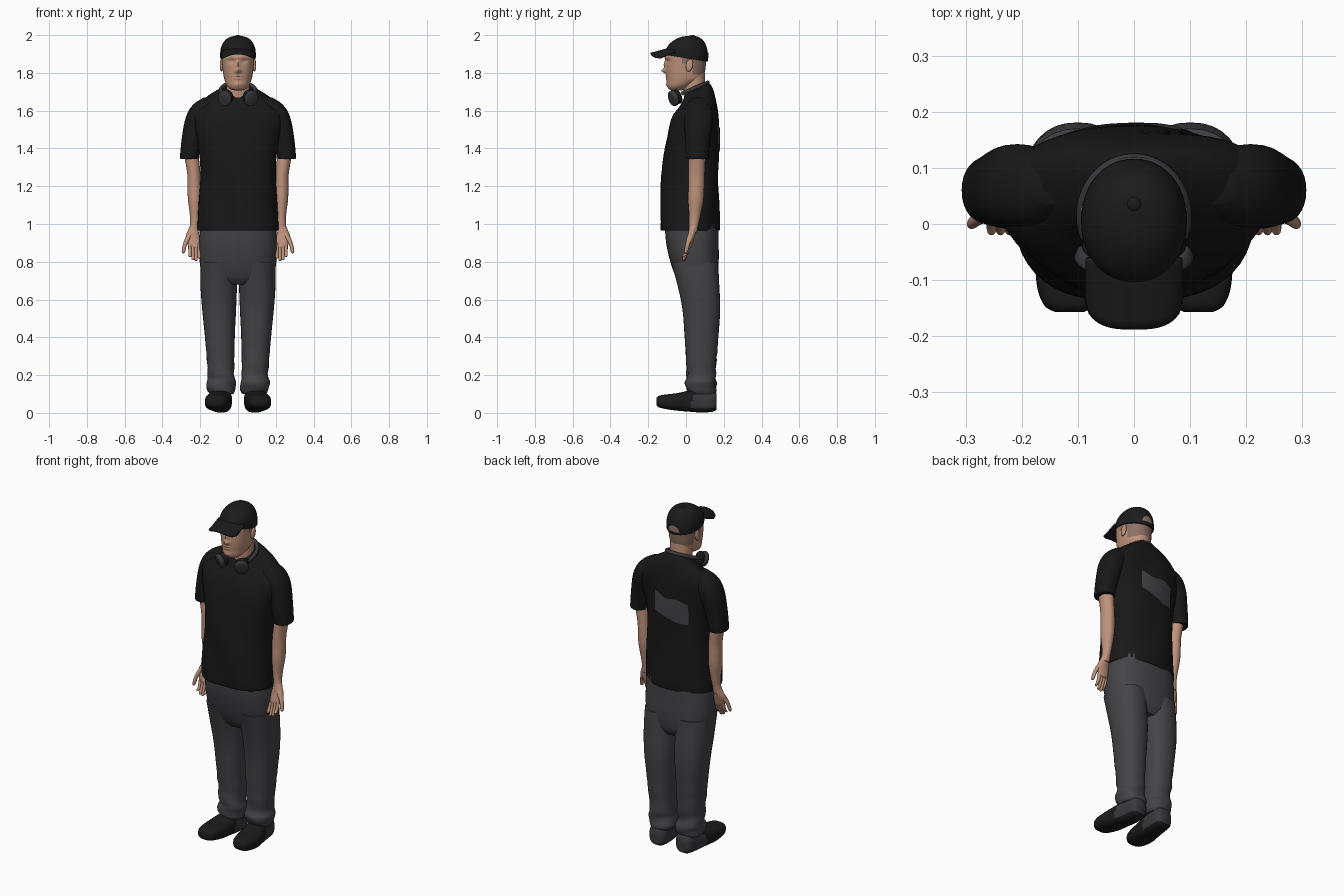
import bpy, bmesh, math
from mathutils import Vector

cube = bpy.data.objects.get("Cube")
if cube:
    bpy.data.objects.remove(cube, do_unlink=True)


def material(name, *rgb):
    m = bpy.data.materials.new(name)
    m.use_nodes = True
    m.diffuse_color = (*rgb, 1)
    m.node_tree.nodes["Principled BSDF"].inputs["Base Color"].default_value = (*rgb, 1)
    return m


skin = material("skin", .52, .29, .2)
stubble = material("cropped_hair", .27, .17, .13)
shirt_black = material("shirt_black", .009, .009, .009)
cap_black = material("cap_black", .011, .011, .011)
trouser_grey = material("trouser_grey", .058, .058, .065)
shoe_black = material("shoe_black", .011, .011, .012)
shell_grey = material("shell_grey", .04, .041, .046)


def finish(name, bm, mats, rule=None, angle=50):
    """Turn a bmesh into a smooth-shaded object, coloured by a face rule."""
    bmesh.ops.recalc_face_normals(bm, faces=bm.faces)
    me = bpy.data.meshes.new(name)
    if rule:
        for f in bm.faces:
            f.material_index = rule(f.calc_center_median())
    bm.to_mesh(me)
    bm.free()
    for m in mats:
        me.materials.append(m)
    ob = bpy.data.objects.new(name, me)
    bpy.context.collection.objects.link(ob)
    bpy.ops.object.select_all(action='DESELECT')
    ob.select_set(True)
    bpy.context.view_layer.objects.active = ob
    bpy.ops.object.shade_smooth_by_angle(angle=math.radians(angle))
    return ob


def spline(rows, steps):
    """Catmull-Rom interpolation between rows of numbers."""
    out = []
    for i in range(len(rows) - 1):
        a, b, c, d = (rows[min(max(i + k, 0), len(rows) - 1)] for k in (-1, 0, 1, 2))
        for j in range(steps):
            t = j / steps
            out.append([q + t / 2 * (r - p + t * (2*p - 5*q + 4*r - s + t * (3*(q - r) + s - p)))
                        for p, q, r, s in zip(a, b, c, d)])
    return out + [rows[-1]]


def loft(name, rows, mats, side=1, power=2, axis="z", warp=None, rule=None, segs=32, steps=5):
    """Rows are (z, x, y, rx, ry); along y they are (y, x, z, rx, rz)."""
    bm = bmesh.new()
    rings = []
    for h, cx, cy, rx, ry in spline(rows, steps):
        ring = []
        for k in range(segs):
            c, s = (math.copysign(abs(f) ** (2 / power), f)
                    for f in (math.cos(math.tau * k / segs), math.sin(math.tau * k / segs)))
            x, y = side * cx + rx * c, cy + ry * s
            p = Vector((x, y, h) if axis == "z" else (x, h, y))
            if warp:
                warp(p)
            ring.append(bm.verts.new(p))
        rings.append(ring)
    for a, b in zip(rings, rings[1:]):
        for k in range(segs):
            n = (k + 1) % segs
            bm.faces.new((a[k], a[n], b[n], b[k]))
    bm.faces.new(rings[0])
    bm.faces.new(rings[-1])
    return finish(name, bm, mats, rule)


def sheet(name, point, nu, nv, mat):
    """Grid surface from a function of u and v, both from 0 to 1."""
    bm = bmesh.new()
    g = [[bm.verts.new(point(i / nu, j / nv)) for j in range(nv + 1)] for i in range(nu + 1)]
    for i in range(nu):
        for j in range(nv):
            bm.faces.new((g[i][j], g[i+1][j], g[i+1][j+1], g[i][j+1]))
    return finish(name, bm, [mat])


def press_on(plate, target):
    """Lay a plate onto the back of a target."""
    w = plate.modifiers.new("press", 'SHRINKWRAP')
    w.target, w.wrap_method, w.offset = target, 'PROJECT', .004
    w.use_project_y, w.use_negative_direction, w.use_positive_direction = True, True, False


# Shirt body, with neckline dipping to the front and soft folds
def shirt_warp(p):
    k = min(max((p.z - 1.58) / .12, 0), 1)
    p.z += .5 * k * (p.y - .06)
    fold = .004 * math.sin(22 * p.x + 14 * p.z) * (1 - k)
    p.y += fold
    p.x += .5 * fold


shirt = loft("shirt_body", [
    (.965, 0, .02, .21, .15), (.98, 0, .02, .215, .157), (1.1, 0, .02, .207, .155),
    (1.25, 0, .022, .2, .15), (1.4, 0, .03, .21, .143), (1.52, 0, .042, .235, .13),
    (1.6, 0, .055, .235, .112), (1.66, 0, .062, .175, .09), (1.7, 0, .06, .105, .072),
    (1.715, 0, .057, .08, .064)], [shirt_black], power=2.4, warp=shirt_warp, segs=48)

# Grey print on the back of the shirt
print_plate = sheet("back_print", lambda u, v: (
    .085 - .21 * u, .4,
    (1 - v) * (1.42 - .05 * min(1, 1.5 * u)) + v * (1.52 - .025 * u + .008 * math.cos(9 * u))),
    14, 8, trouser_grey)
press_on(print_plate, shirt)

# Trousers
loft("trouser_hips", [
    (.68, 0, .06, .13, .08), (.72, 0, .055, .185, .108), (.8, 0, .045, .203, .128),
    (.9, 0, .034, .207, .139), (1, 0, .03, .2, .143)], [trouser_grey], power=2.5)


def trouser_warp(p):
    low = math.exp(-((p.z - .2) / .14) ** 2)
    p.y += .006 * low * math.sin(60 * p.z + 18 * p.x)
    p.x += .003 * low * math.sin(75 * p.z + 20 * p.y)


for side, word in ((1, "left"), (-1, "right")):
    loft(word + "_trouser_leg", [
        (.1, .087, .085, .062, .066), (.12, .087, .083, .074, .076), (.16, .09, .078, .078, .08),
        (.21, .09, .08, .07, .075), (.4, .096, .082, .079, .089), (.55, .1, .081, .09, .1),
        (.68, .102, .065, .097, .111), (.8, .1, .045, .099, .125)],
        [trouser_grey], side, 2.3, warp=trouser_warp)

    # Shoe with a dark upper and a grey heel quarter
    loft(word + "_shoe", [
        (-.157, .115, .06, .025, .018), (-.145, .115, .06, .045, .03), (-.11, .113, .059, .06, .038),
        (-.05, .108, .058, .067, .046), (.01, .1, .062, .063, .055), (.08, .09, .065, .058, .063),
        (.14, .087, .064, .052, .058), (.162, .087, .062, .036, .045)],
        [shoe_black, shell_grey], side, 2.8, "y",
        rule=lambda c: int(c.z > .025 and c.y > .02 + .4 * (c.z - .03)))

    # Sleeve and bare arm
    loft(word + "_sleeve", [
        (1.345, .256, .06, .048, .056), (1.36, .257, .06, .05, .06), (1.45, .242, .062, .056, .066),
        (1.54, .218, .066, .065, .075), (1.6, .195, .067, .066, .073), (1.64, .17, .066, .058, .058),
        (1.67, .145, .066, .035, .03)], [shirt_black], side, 2.2)
    loft(word + "_arm", [
        (.955, .236, .036, .027, .022), (1, .231, .042, .023, .025), (1.05, .229, .047, .026, .031),
        (1.13, .23, .052, .035, .041), (1.2, .231, .055, .036, .042), (1.27, .234, .056, .035, .043),
        (1.4, .252, .06, .04, .045)], [skin], side)

    # Hand with palm turned forward
    loft(word + "_palm", [
        (.872, .228, .014, .022, .011), (.885, .231, .016, .032, .015), (.93, .24, .027, .037, .018),
        (.965, .237, .034, .028, .02), (.99, .232, .04, .023, .022)], [skin], side, segs=20)
    for i in range(4):
        x, tip = .206 + .016 * i, .805 + (.012, 0, .004, .02)[i]
        loft(f"{word}_finger_{i}", [
            (tip, x, -.014, .003, .003), (tip + .006, x, -.012, .008, .008),
            (.85, x, .004, .009, .01), (.9, x, .018, .01, .012)], [skin], side, segs=12, steps=3)
    loft(word + "_thumb", [
        (.845, .289, -.002, .003, .003), (.852, .289, 0, .009, .009), (.89, .281, .008, .011, .012),
        (.925, .265, .02, .015, .016), (.955, .25, .03, .014, .016)], [skin], side, segs=12, steps=3)

    # Ear
    bm = bmesh.new()
    bmesh.ops.create_uvsphere(bm, u_segments=16, v_segments=10, radius=1)
    for v in bm.verts:
        rim = .004 * math.hypot(v.co.y, v.co.z)
        v.co = (side * (.084 + rim) + v.co.x * .01, .018 + v.co.y * .019 + v.co.z * .005,
                1.84 + v.co.z * .033)
    finish(word + "_ear", bm, [skin])

    # Headphone cup: outer shell and inner cushion
    out = Vector((side * .45, -.8, -.3)).normalized()
    turn = out.to_track_quat('Z', 'Y')
    for part, off, r, depth, mat in (("shell", .008, .042, .026, shell_grey),
                                     ("cushion", -.016, .039, .024, shoe_black)):
        bm = bmesh.new()
        bmesh.ops.create_cone(bm, cap_ends=True, segments=28, radius1=r, radius2=r, depth=depth)
        rims = [e for e in bm.edges if abs(e.verts[0].co.z - e.verts[1].co.z) < .001]
        bmesh.ops.bevel(bm, geom=rims, offset=.008, segments=3, affect='EDGES', profile=.5)
        for v in bm.verts:
            v.co.x *= .9
            v.co = turn @ v.co + Vector((side * .066, -.06, 1.668)) + out * off
        finish(f"{word}_headphone_{part}", bm, [mat], angle=40)

# Headphone band looping behind the neck
curve = bpy.data.curves.new("headphone_band", 'CURVE')
curve.dimensions, curve.bevel_depth, curve.bevel_resolution = '3D', .011, 3
line = curve.splines.new('POLY')
count = 28
line.points.add(count)
for i, p in enumerate(line.points):
    a = math.pi * (-.12 + 1.24 * i / count)
    y = .015 + .1 * math.sin(a)
    p.co = (.092 * math.cos(a), y, 1.7 + .42 * y, 1)
curve.materials.append(shell_grey)
bpy.context.collection.objects.link(bpy.data.objects.new("headphone_band", curve))

# Neck
loft("neck", [(1.58, 0, .047, .068, .055), (1.66, 0, .046, .064, .056), (1.72, 0, .044, .062, .058),
              (1.8, 0, .042, .062, .058)], [skin])

# Head: bumps and hollows as (x, z, width, height, depth)
features = [(0, 1.845, .011, .022, .012), (0, 1.811, .014, .012, .024), (0, 1.882, .045, .009, .006),
            (.034, 1.862, .016, .01, -.009), (-.034, 1.862, .016, .01, -.009),
            (0, 1.783, .02, .004, .005), (0, 1.77, .018, .005, .005), (0, 1.737, .022, .013, .006)]


def face_warp(p):
    if p.y < -.02:
        p.y -= sum(d * math.exp(-((p.x - x) / w) ** 2 - ((p.z - z) / h) ** 2)
                   for x, z, w, h, d in features)


loft("head", [
    (1.708, 0, -.05, .022, .028), (1.716, 0, -.047, .042, .045), (1.735, 0, -.033, .06, .066),
    (1.765, 0, -.008, .072, .094), (1.8, 0, -.003, .079, .102), (1.85, 0, 0, .084, .106),
    (1.9, 0, .002, .086, .106), (1.95, 0, .005, .07, .085)],
    [skin, stubble], power=2.15, warp=face_warp, segs=72, steps=9,
    rule=lambda c: int(c.y > .035 and c.z > 1.79 or c.z > 1.85 and c.y > -.02))


# Cap crown, tilted so the rim sits lower at the back
def cap_warp(p):
    p.z -= .16 * p.y * min(max((1.97 - p.z) / .09, 0), 1)


crown = loft("cap_crown", [
    (1.878, 0, .005, .09, .107), (1.883, 0, .005, .094, .111), (1.92, 0, .006, .093, .109),
    (1.95, 0, .009, .084, .097), (1.975, 0, .014, .066, .074), (1.99, 0, .02, .042, .046),
    (1.996, 0, .026, .015, .016), (1.997, 0, .028, .002, .002)],
    [cap_black], power=2.1, warp=cap_warp, segs=48)

# Arched opening at the back of the cap
opening = sheet("cap_opening", lambda u, v: (
    .036 * (2*u - 1), .4, 1.878 + v * .032 * math.sqrt(max(0, 1 - (2*u - 1) ** 2)) + .002 * v),
    14, 5, stubble)
press_on(opening, crown)


# Cap bill, curved down at the sides
def bill_point(u, v):
    s = 2 * u - 1
    edge = -.135 - .052 * math.sqrt(max(0, 1 - abs(s) ** 3))
    return .084 * s, (1 - v) * (-.06) + v * edge, 1.936 - .034 * v - .024 * s * s


bill = sheet("cap_bill", bill_point, 28, 8, cap_black)
thick = bill.modifiers.new("thickness", 'SOLIDIFY')
thick.thickness, thick.offset = .009, 0

# Cap button
bm = bmesh.new()
bmesh.ops.create_uvsphere(bm, u_segments=16, v_segments=8, radius=.013)
for v in bm.verts:
    v.co = (v.co.x, v.co.y + .035, 1.995 + v.co.z * .4)
finish("cap_button", bm, [cap_black])
